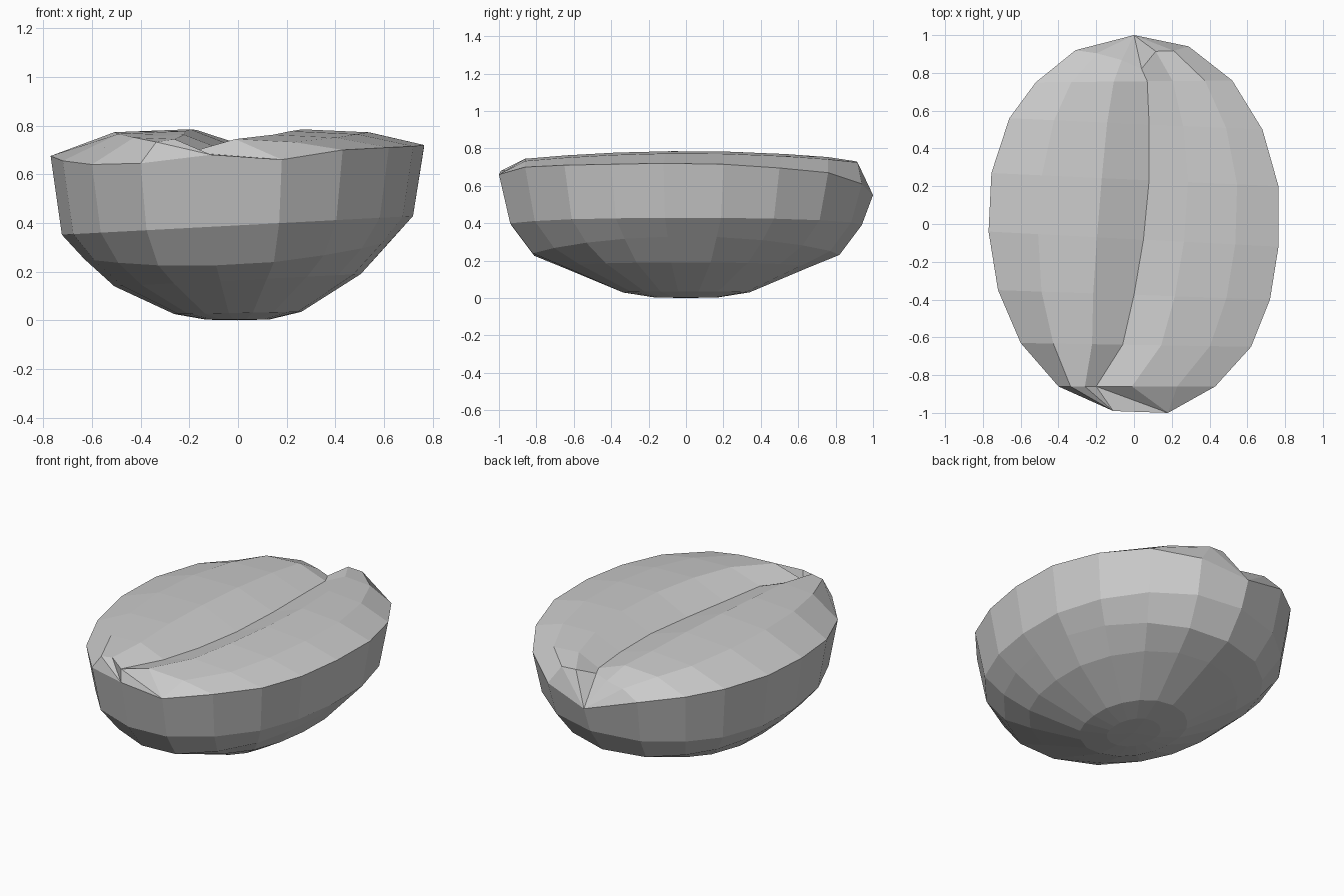
import bpy
import bmesh
import math

if "Cube" in bpy.data.objects:
    bpy.data.objects.remove(bpy.data.objects["Cube"])

# Rim outline (x, y, z), clockwise from the back tip
RIM = [(0, 1, .55), (.29, .94, .61), (.52, .76, .67), (.68, .5, .695),
       (.765, .2, .715), (.765, -.12, .72), (.72, -.4, .715), (.62, -.65, .71),
       (.43, -.86, .70), (.18, -1, .66), (-.11, -.99, .68), (-.4, -.86, .645),
       (-.6, -.63, .64), (-.72, -.35, .655), (-.77, -.04, .675), (-.755, .27, .68),
       (-.66, .56, .68), (-.52, .75, .665), (-.31, .92, .64)]
N = len(RIM)

# Shell rings below the rim: (scale, height)
RINGS = [(.94, .39), (.82, .29), (.66, .165), (.34, .03), (.17, .003)]

# Crease running along the top, one entry per cross row: (x, z)
CREASE = [(.04, .70), (.07, .69), (.08, .70), (.08, .70), (.05, .69),
          (.0, .69), (-.06, .70), (-.2, .69)]

bm = bmesh.new()
rim = [bm.verts.new(p) for p in RIM]

# Rounded underside
prev = rim
for scale, height in RINGS:
    ring = []
    for x, y, z in RIM:
        tilt = (.05 * x - .06 * y * y * (scale == .82)) * min(1, height * 4)
        ring.append(bm.verts.new((x * scale, y * scale, max(0, height + tilt))))
    for i in range(N):
        j = (i + 1) % N
        bm.faces.new((prev[i], prev[j], ring[j], ring[i]))
    prev = ring
base = bm.verts.new((0, 0, 0))
for i in range(N):
    bm.faces.new((prev[i], prev[(i + 1) % N], base))

# Top: cross rows with two swollen lobes and a crease between them
rows = []
for k, (cx, cz) in enumerate(CREASE):
    left, right = rim[N - 1 - k], rim[k + 1]
    row = [left]
    for t in (.32, .70, 1, .30, .68):
        is_right = len(row) > 3
        a, b = (cx, right.co.x) if is_right else (left.co.x, cx)
        x = a + (b - a) * t
        f = (x - left.co.x) / (right.co.x - left.co.x)
        y = left.co.y + (right.co.y - left.co.y) * f
        z = .785 - .055 * y * y
        if t == 1:
            z = cz
        elif t in (.32, .68):
            z -= .012
        if k == 0:
            y -= {.70: .06, 1: .11, .30: .02}.get(t, .02)
            z = min(z, .69 if not is_right else .73)
        row.append(bm.verts.new((x, y, z)))
    row.append(right)
    rows.append(row)
for a, b in zip(rows, rows[1:]):
    for i in range(6):
        bm.faces.new((a[i], b[i], b[i + 1], a[i + 1]))

# Close the back tip and the front end
for i in range(6):
    bm.faces.new((rim[0], rows[0][i], rows[0][i + 1]))
last = rows[-1]
for i in range(3):
    bm.faces.new((last[i], rim[10], last[i + 1]))
bm.faces.new((last[3], rim[10], rim[9]))
for i in range(3, 6):
    bm.faces.new((last[i], rim[9], last[i + 1]))

bmesh.ops.remove_doubles(bm, verts=bm.verts, dist=.0005)
bmesh.ops.recalc_face_normals(bm, faces=bm.faces)
mesh = bpy.data.meshes.new("bean")
bm.to_mesh(mesh)
bm.free()
bpy.context.collection.objects.link(bpy.data.objects.new("bean", mesh))
